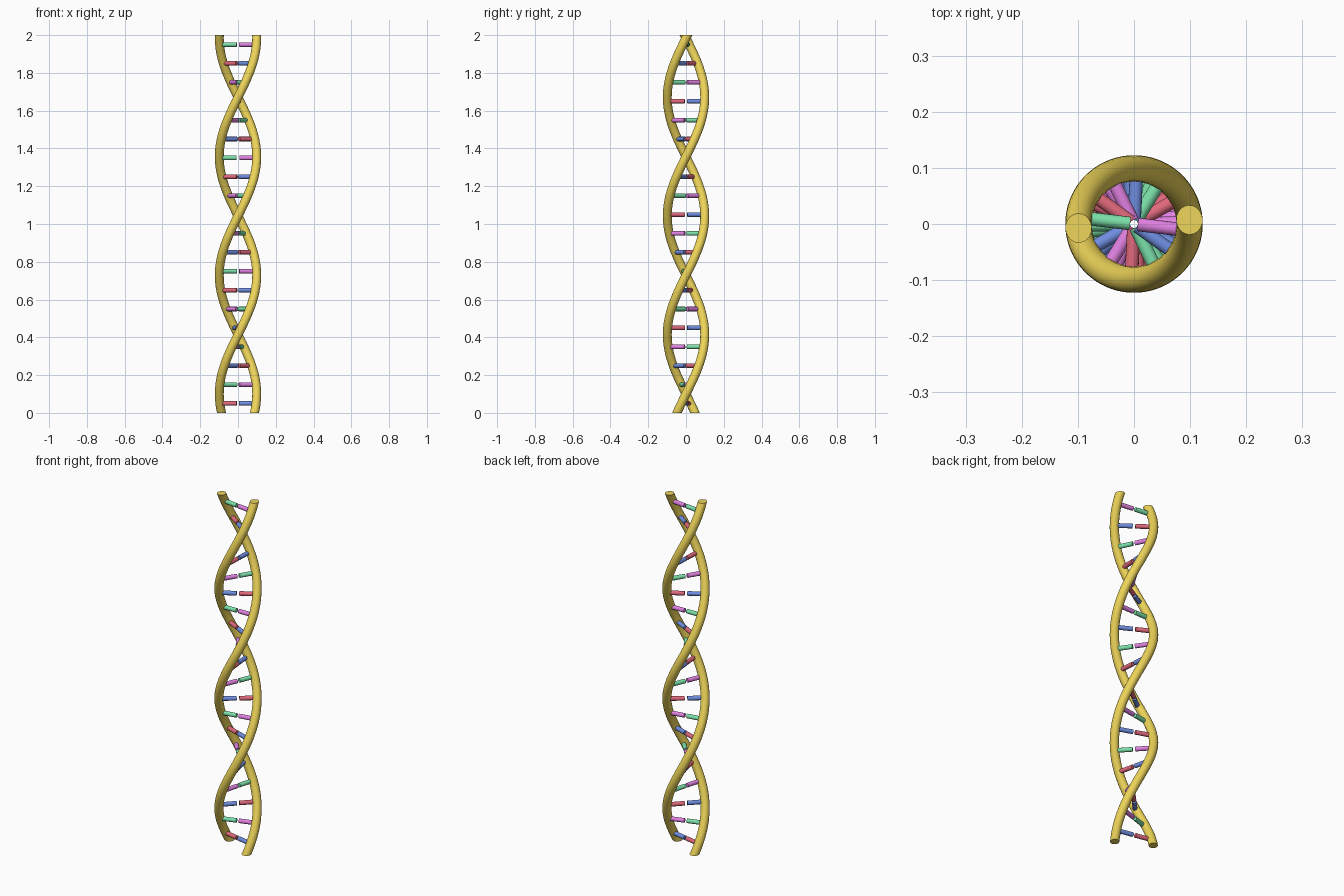
import bpy, bmesh, math
from mathutils import Vector, Matrix

if "Cube" in bpy.data.objects:
    bpy.data.objects.remove(bpy.data.objects["Cube"])

HEIGHT, RADIUS, TWIST = 2.0, 0.099, 5.0      # twist in radians per unit of height


def material(name, rgb):
    m = bpy.data.materials.new(name)
    m.diffuse_color = (*rgb, 1)
    m.use_nodes = True
    m.node_tree.nodes["Principled BSDF"].inputs["Base Color"].default_value = m.diffuse_color
    return m


def finish(bm, name, mat):
    bmesh.ops.recalc_face_normals(bm, faces=bm.faces)
    me = bpy.data.meshes.new(name)
    bm.to_mesh(me)
    bm.free()
    ob = bpy.data.objects.new(name, me)
    bpy.context.collection.objects.link(ob)
    me.materials.append(mat)
    bpy.ops.object.select_all(action='DESELECT')
    ob.select_set(True)
    bpy.context.view_layer.objects.active = ob
    bpy.ops.object.shade_smooth_by_angle(angle=math.radians(40))


gold = material("gold", (0.85, 0.66, 0.10))
red = material("red", (0.75, 0.14, 0.2))
blue = material("blue", (0.16, 0.27, 0.75))
green = material("green", (0.2, 0.75, 0.4))
magenta = material("magenta", (0.75, 0.22, 0.75))


# Helical strand: level elliptical sections, so the ends are cut flat
def strand(name, phase, steps=160, sides=20, thick=0.0235):
    bm = bmesh.new()
    rings = []
    for i in range(steps + 1):
        z = HEIGHT * i / steps
        a = TWIST * z - 0.5 + phase
        out = Vector((math.cos(a), math.sin(a), 0))
        along = Vector((-math.sin(a), math.cos(a), 0))
        centre = out * RADIUS + Vector((0, 0, z))
        ring = []
        for k in range(sides):
            t = math.tau * k / sides
            ring.append(bm.verts.new(centre + out * (thick * math.cos(t))
                                     + along * (thick * 1.115 * math.sin(t))))
        rings.append(ring)
    for lo, hi in zip(rings, rings[1:]):
        for k in range(sides):
            n = (k + 1) % sides
            bm.faces.new((lo[k], lo[n], hi[n], hi[k]))
    bm.faces.new(rings[0])
    bm.faces.new(rings[-1])
    finish(bm, name, gold)


strand("strand_a", 0)
strand("strand_b", math.pi)


# Half rung: small round bar from near the axis to the strand
def half_rung(name, z, angle, mat, inner=0.007, outer=0.082, r=0.012):
    bm = bmesh.new()
    place = (Matrix.Translation((0, 0, z)) @ Matrix.Rotation(angle, 4, 'Z')
             @ Matrix.Translation(((inner + outer) / 2, 0, 0))
             @ Matrix.Rotation(math.pi / 2, 4, 'Y'))
    bmesh.ops.create_cone(bm, cap_ends=True, segments=16, radius1=r, radius2=r,
                          depth=outer - inner, matrix=place)
    finish(bm, name, mat)


# Twenty rungs counted from the top, colours repeating every four
pairs = [(magenta, green), (blue, red), (green, magenta), (red, blue)]
for i in range(20):
    z, angle = 1.95 - 0.1 * i, -0.12 - 0.5 * i
    first, second = pairs[i % 4]
    half_rung(f"rung_{i + 1}_a", z, angle, first)
    half_rung(f"rung_{i + 1}_b", z, angle + math.pi, second)
